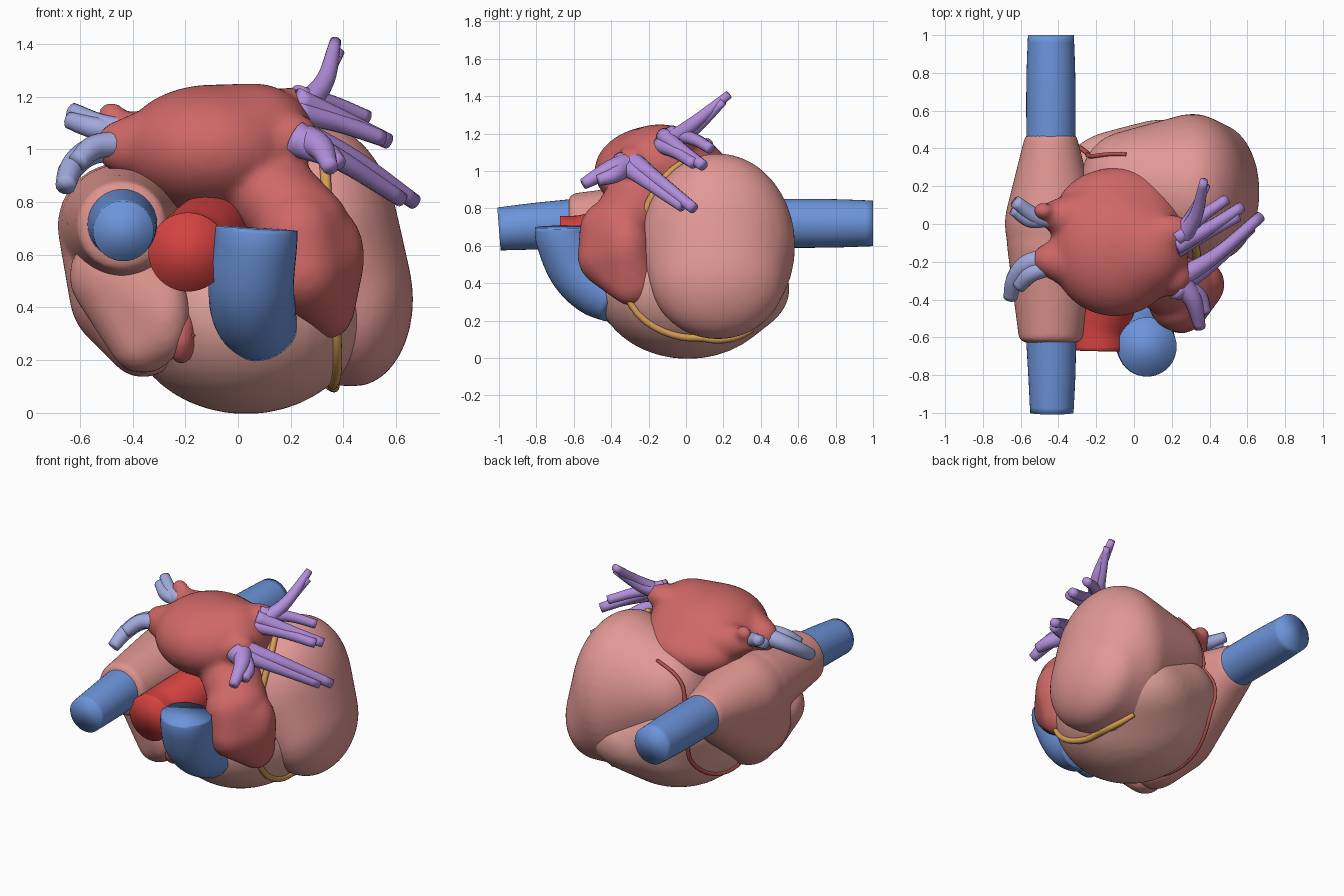
import bpy, bmesh
from math import cos, sin, tau
from mathutils import Vector, Matrix
from mathutils.bvhtree import BVHTree

if "Cube" in bpy.data.objects:
    bpy.data.objects.remove(bpy.data.objects["Cube"])


def material(name, r, g, b):
    m = bpy.data.materials.new(name)
    m.use_nodes = True
    col = [(c / 255) ** 2.2 for c in (r, g, b)] + [1]
    m.diffuse_color = col
    m.node_tree.nodes["Principled BSDF"].inputs["Base Color"].default_value = col
    return m


PINK = material("muscle pink", 225, 151, 148)
PALE = material("pale pink", 227, 163, 155)
ROSE = material("rose", 221, 147, 141)
RED = material("brick red", 206, 104, 103)
BRIGHT = material("bright red", 210, 68, 66)
BLUE = material("blue", 108, 147, 218)
PURPLE = material("purple", 178, 142, 220)
PERI = material("periwinkle", 160, 168, 220)
ORANGE = material("orange", 212, 156, 84)
DARK = material("artery red", 186, 84, 80)


def finish(name, bm, mat):
    bmesh.ops.recalc_face_normals(bm, faces=bm.faces)
    for f in bm.faces:
        f.smooth = True
    me = bpy.data.meshes.new(name)
    bm.to_mesh(me)
    bm.free()
    me.materials.append(mat)
    ob = bpy.data.objects.new(name, me)
    bpy.context.collection.objects.link(ob)
    bpy.context.view_layer.objects.active = ob
    return ob


def blob(name, groups, mat, rounds=8):
    """Each group of ellipsoids (centre, radii) becomes a hull; the hulls are fused and softened."""
    bm = bmesh.new()
    for group in groups:
        verts = []
        for c, r in group:
            verts += bmesh.ops.create_uvsphere(
                bm, u_segments=32, v_segments=20, radius=1,
                matrix=Matrix.Translation(c) @ Matrix.Diagonal((*r, 1)))["verts"]
        if len(group) > 1:
            res = bmesh.ops.convex_hull(bm, input=verts)
            inner = {g for g in res["geom_interior"] if isinstance(g, bmesh.types.BMVert)}
            bmesh.ops.delete(bm, geom=list(inner), context='VERTS')
    ob = finish(name, bm, mat)
    rm = ob.modifiers.new("fuse", 'REMESH')
    rm.mode, rm.voxel_size, rm.use_smooth_shade = 'VOXEL', 0.018, True
    sm = ob.modifiers.new("soften", 'SMOOTH')
    sm.factor, sm.iterations = 0.5, rounds
    for m in ("fuse", "soften"):
        bpy.ops.object.modifier_apply(modifier=m)
    return ob


def sample(pts, steps):
    """Catmull-Rom points through a path of (x, y, z, radius)."""
    p = [Vector(q) for q in pts]
    p = [2 * p[0] - p[1]] + p + [2 * p[-1] - p[-2]]
    out = []
    for a, b, c, d in zip(p, p[1:], p[2:], p[3:]):
        for i in range(steps):
            t = i / steps
            out.append(0.5 * (2 * b + (c - a) * t + (2 * a - 5 * b + 4 * c - d) * t * t
                              + (3 * b - a - 3 * c + d) * t ** 3))
    return out + [p[-2]]


def tube(name, pts, mat, steps=6, sides=12, project=None):
    path = sample(pts, steps)
    if project:
        path = [Vector((*project(q.xyz), q.w)) for q in path]
    bm, rings, prev, u = bmesh.new(), [], None, None
    for i, q in enumerate(path):
        t = (path[min(i + 1, len(path) - 1)].xyz - path[max(i - 1, 0)].xyz).normalized()
        u = t.orthogonal().normalized() if u is None else prev.rotation_difference(t) @ u
        prev, v = t, t.cross(u)
        rings.append([bm.verts.new(q.xyz + q.w * (u * cos(tau * k / sides) + v * sin(tau * k / sides)))
                      for k in range(sides)])
    for a, b in zip(rings, rings[1:]):
        for k in range(sides):
            bm.faces.new((a[k], a[k - 1], b[k - 1], b[k]))
    bm.faces.new(rings[0])
    bm.faces.new(rings[-1])
    return finish(name, bm, mat)


# Ventricles
left_ventricle = blob("left_ventricle", [[
    ((.31, .17, .60), (.31, .415, .495)),
    ((.445, .17, .43), (.22, .36, .33)),
    ((-.04, .20, .70), (.25, .29, .29))]], PINK, rounds=10)
right_ventricle = blob("right_ventricle", [
    [((.03, .01, .385), (.46, .49, .39)), ((-.06, .17, .5), (.36, .33, .25)),
     ((.15, .21, .37), (.37, .345, .26))],
    [((.05, -.27, .38), (.21, .20, .18)), ((.0, -.15, .55), (.2, .2, .15))]], PALE, rounds=10)

# Right atrium with the two collars of the great veins, and its lower pouch
blob("right_atrium", [
    [((-.44, -.61, .71), (.17, .03, .17)), ((-.44, -.1, .71), (.235, .2, .235))],
    [((-.44, .46, .72), (.14, .03, .14)),
     ((-.44, .0, .71), (.245, .30, .24)),
     ((-.43, -.10, .45), (.21, .28, .22)),
     ((-.36, -.19, .25), (.13, .18, .115))]], ROSE)
blob("right_auricle", [[
    ((-.275, -.39, .37), (.095, .10, .17)),
    ((-.36, -.33, .27), (.13, .12, .12)),
    ((-.46, -.31, .52), (.18, .15, .18))]], ROSE)
blob("auricle_edge", [[((-.215, -.36, .30), (.06, .1, .12))]], RED)

# Left atrium, sloping down to the back, with vein openings and its hanging auricle
blob("left_atrium", [
    [((-.10, -.14, 1.0), (.345, .35, .245)),
     ((.06, -.14, 1.04), (.23, .25, .21)),
     ((-.09, .05, .94), (.33, .25, .17))],
    [((-.44, .05, 1.06), (.10, .06, .08)), ((-.25, .02, 1.0), (.15, .17, .16))],
    [((-.44, -.19, 1.01), (.10, .09, .10)), ((-.2, -.2, 1.02), (.2, .2, .18))],
    [((.2, -.04, 1.16), (.11, .09, .075)), ((.05, -.1, 1.1), (.15, .15, .12))],
    [((.2, -.28, 1.04), (.11, .1, .1)), ((.05, -.2, 1.0), (.15, .2, .15))],
    [((-.48, .07, 1.13), (.055, .045, .05))],
    [((.08, -.22, .88), (.18, .2, .16)), ((.24, -.34, .72), (.18, .18, .15))],
    [((.23, -.39, .68), (.16, .18, .17)),
     ((.25, -.39, .54), (.16, .19, .17)),
     ((.355, -.32, .59), (.125, .13, .19)),
     ((.345, -.29, .41), (.10, .13, .13))]], RED, rounds=9)

# Great vessels
tube("front_great_vein", [(-.435, -1, .69, .115), (-.435, -.8, .705, .125),
                          (-.44, -.55, .72, .135)], BLUE, sides=40)
tube("back_great_vein", [(-.44, .4, .72, .13), (-.44, .75, .72, .13), (-.44, 1, .72, .122)], BLUE, sides=40)
tube("aorta", [(-.19, -.67, .61, .15), (-.185, -.55, .615, .15), (-.14, -.4, .65, .155),
               (-.08, -.2, .72, .14)], BRIGHT, sides=40)
tube("lung_artery", [(.07, -.65, .70, .156), (.066, -.645, .64, .158), (.05, -.58, .49, .162),
                     (.06, -.48, .385, .16), (.09, -.37, .32, .14)], BLUE, sides=40)

# Lung veins: start, middle, end of each branch
left_veins = [
    [(.25, -.08, 1.16, .05), (.33, .05, 1.26, .037), (.37, .23, 1.41, .022)],
    [(.25, -.05, 1.17, .045), (.31, .06, 1.23, .027), (.385, .20, 1.37, .02)],
    [(.22, -.12, 1.19, .045), (.40, -.02, 1.11, .036), (.57, .09, 1.03, .03)],
    [(.22, -.08, 1.20, .045), (.36, .04, 1.17, .033), (.49, .13, 1.12, .028)],
    [(.22, -.14, 1.14, .045), (.38, -.05, 1.10, .036), (.55, .04, 1.04, .03)],
    [(.22, -.30, 1.06, .06), (.44, -.16, .96, .038), (.67, .04, .80, .03)],
    [(.22, -.33, 1.04, .06), (.40, -.22, .95, .038), (.62, -.02, .81, .03)],
    [(.22, -.28, 1.04, .07), (.31, -.40, 1.01, .05), (.35, -.55, .93, .03)],
    [(.22, -.33, 1.04, .07), (.34, -.38, .98, .045), (.38, -.47, .95, .03)]]
right_veins = [
    [(-.40, .02, 1.07, .045), (-.52, .04, 1.09, .045), (-.63, .12, 1.145, .033)],
    [(-.40, .04, 1.06, .04), (-.54, .02, 1.08, .042), (-.64, .08, 1.11, .033)],
    [(-.42, -.18, 1.02, .06), (-.56, -.21, .99, .052), (-.63, -.29, .93, .047), (-.655, -.39, .86, .038)],
    [(-.42, -.22, 1.02, .05), (-.54, -.26, 1.01, .047), (-.61, -.33, .95, .038)]]
for side, veins, mat in (("left", left_veins, PURPLE), ("right", right_veins, PERI)):
    for i, path in enumerate(veins):
        tube(f"{side}_lung_vein_{i + 1}", path, mat)

# Surface vessels laid on the ventricles
trees = []
for ob in (left_ventricle, right_ventricle):
    bm = bmesh.new()
    bm.from_mesh(ob.data)
    trees.append(BVHTree.FromBMesh(bm))
    bm.free()
CORE = Vector((.15, .08, .5))


def on_surface(p):
    d = (p - CORE).normalized()
    hits = [t.ray_cast(CORE + d * 2, -d)[0] for t in trees]
    return max((h for h in hits if h), key=lambda h: (h - CORE).length) + d * .006


tube("heart_vein", [(.27, .02, 1.04, .018), (.33, -.11, 1, .02), (.35, -.22, .86, .02), (.33, -.27, .6, .018),
                    (.33, -.22, .33, .018), (.345, -.02, .15, .02), (.355, .2, .11, .022),
                    (.30, .36, .14, .016)], ORANGE, project=on_surface)
tube("heart_artery", [(-.03, .35, .92, .010), (-.2, .34, .80, .012), (-.28, .4, .6, .012), (-.3, .38, .35, .012),
                      (-.33, .2, .2, .012), (-.35, -.1, .15, .012), (-.28, -.35, .2, .012),
                      (-.17, -.42, .3, .012)], DARK, project=on_surface)
